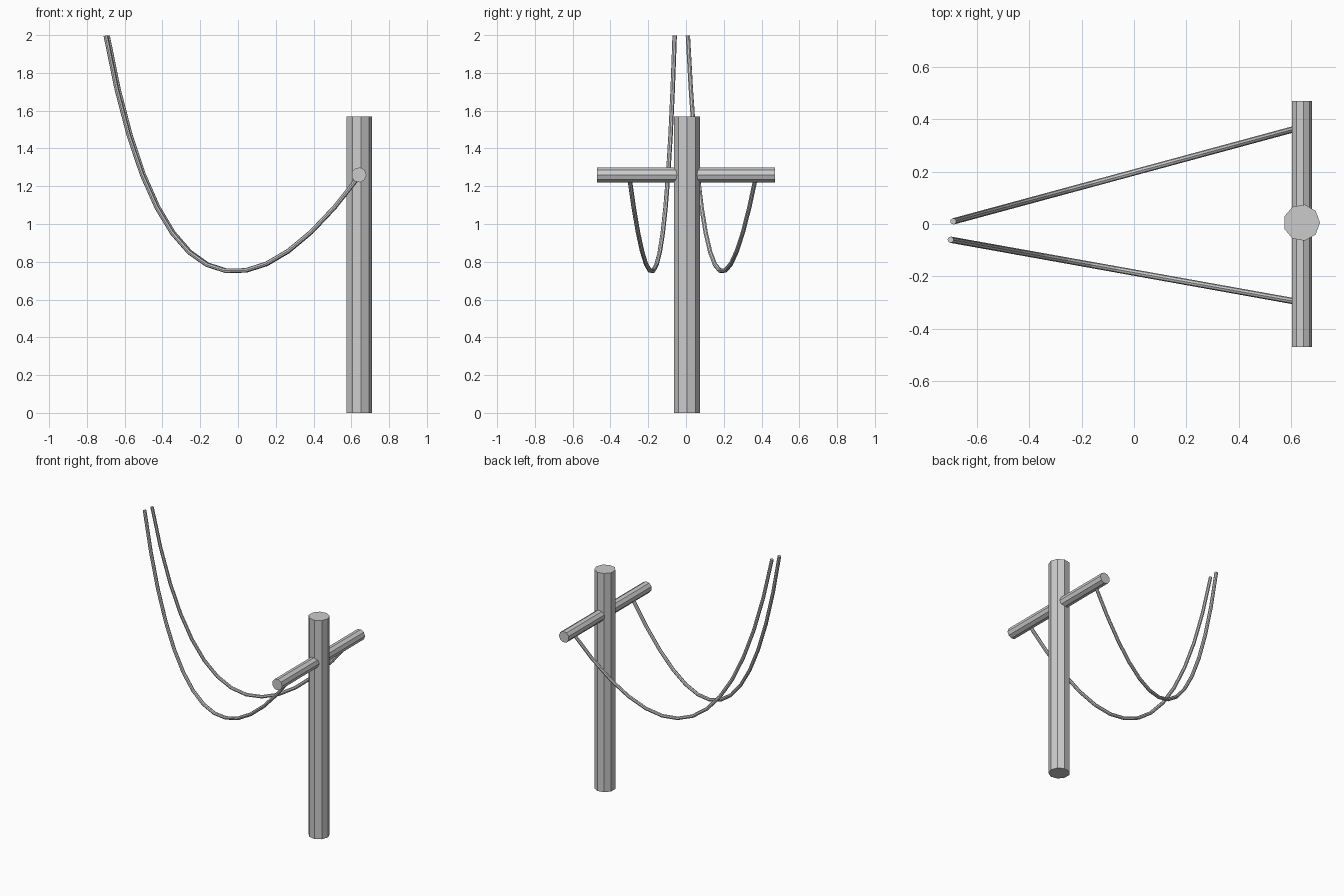
import bpy
from math import pi
from mathutils import Vector

default = bpy.data.objects.get("Cube")
if default:
    bpy.data.objects.remove(default)

grey = bpy.data.materials.new("plain grey")
grey.use_nodes = True
colour = (0.6, 0.6, 0.6, 1)
grey.diffuse_color = colour
grey.node_tree.nodes["Principled BSDF"].inputs["Base Color"].default_value = colour


def pole(name, radius, length, centre, tilt=0):
    """Nine-sided flat-shaded pole with a corner facing +x."""
    bpy.ops.mesh.primitive_cylinder_add(
        vertices=9, radius=radius, depth=length, location=centre, rotation=(tilt, 0, pi / 2 if not tilt else 0))
    ob = bpy.context.object
    ob.name = name
    # Turn the first corner, which starts on +y, round to +x
    for v in ob.data.vertices:
        v.co = Vector((v.co.y, -v.co.x, v.co.z))
    if not tilt:
        ob.rotation_euler.z = 0
    ob.data.materials.append(grey)


def cable(name, start, end):
    """Sagging cable from its high free end down and up to the crossbar."""
    curve = bpy.data.curves.new(name, "CURVE")
    curve.dimensions = "3D"
    curve.bevel_depth = 0.012
    curve.bevel_resolution = 2
    curve.use_fill_caps = True
    curve.resolution_u = 14
    spline = curve.splines.new("BEZIER")
    spline.bezier_points.add(1)
    spline.use_smooth = False
    a, b = spline.bezier_points
    a.co, b.co = start, end
    for p in (a, b):
        p.handle_left_type = p.handle_right_type = "FREE"

    # Handles lie in the vertical plane through both ends
    def in_plane(t, z):
        p = Vector(start).lerp(Vector(end), t)
        return Vector((p.x, p.y, z))

    a.handle_right = in_plane(0.19, 0.59)
    a.handle_left = 2 * a.co - a.handle_right
    b.handle_left = in_plane(0.54, 0.42)
    b.handle_right = 2 * b.co - b.handle_left
    ob = bpy.data.objects.new(name, curve)
    bpy.context.collection.objects.link(ob)
    curve.materials.append(grey)
    # Bake the curve to a mesh
    bpy.ops.object.select_all(action="DESELECT")
    ob.select_set(True)
    bpy.context.view_layer.objects.active = ob
    bpy.ops.object.convert(target="MESH")


# Upright post and crossbar
pole("post", 0.07, 1.57, (0.64, 0.005, 0.785))
pole("crossbar", 0.04, 0.94, (0.64, 0, 1.26), pi / 2)

# Two cables hanging from the crossbar
cable("front_cable", (-0.70, -0.06, 1.997), (0.64, -0.30, 1.25))
cable("back_cable", (-0.69, 0.01, 1.997), (0.64, 0.37, 1.25))
